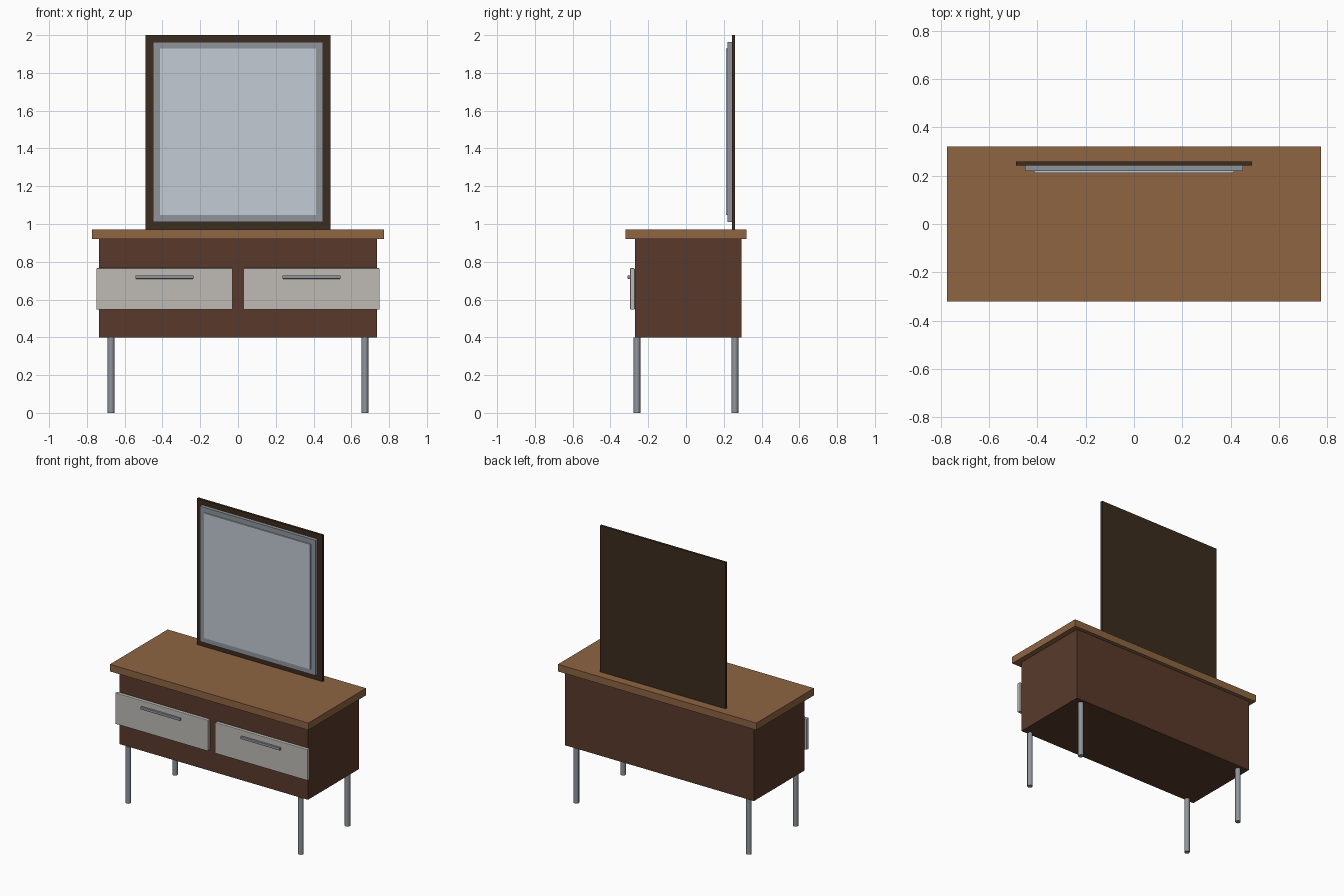
import bpy
import bmesh
from mathutils import Matrix

if "Cube" in bpy.data.objects:
    bpy.data.objects.remove(bpy.data.objects["Cube"])


def material(name, rgb):
    m = bpy.data.materials.new(name)
    m.diffuse_color = (*rgb, 1.0)
    m.use_nodes = True
    m.node_tree.nodes["Principled BSDF"].inputs["Base Color"].default_value = m.diffuse_color
    return m


OAK = material("light_wood", (0.27, 0.13, 0.055))
WALNUT = material("dark_wood", (0.10, 0.042, 0.024))
WENGE = material("very_dark_wood", (0.045, 0.025, 0.013))
PALE = material("drawer_paint", (0.52, 0.50, 0.46))
STEEL = material("steel", (0.28, 0.30, 0.33))
GLASS = material("mirror_glass", (0.55, 0.60, 0.66))


def finish(name, bm, mat):
    mesh = bpy.data.meshes.new(name)
    bm.to_mesh(mesh)
    bm.free()
    mesh.materials.append(mat)
    obj = bpy.data.objects.new(name, mesh)
    bpy.context.collection.objects.link(obj)
    return obj


def box(name, x, y, z, mat, bevel=0.0):
    """Box from (min, max) ranges on each axis."""
    bm = bmesh.new()
    size = [b - a for a, b in (x, y, z)]
    mid = [(a + b) / 2 for a, b in (x, y, z)]
    bmesh.ops.create_cube(bm, size=1, matrix=Matrix.Translation(mid) @ Matrix.Diagonal((*size, 1)))
    obj = finish(name, bm, mat)
    if bevel:
        mod = obj.modifiers.new("edge_bevel", "BEVEL")
        mod.width = bevel
        mod.segments = 2
    return obj


def leg(name, x, y):
    bm = bmesh.new()
    bmesh.ops.create_cone(bm, cap_ends=True, segments=16, radius1=0.018, radius2=0.018,
                          depth=0.4, matrix=Matrix.Translation((x, y, 0.2)))
    obj = finish(name, bm, STEEL)
    for o in bpy.context.selected_objects:
        o.select_set(False)
    obj.select_set(True)
    bpy.context.view_layer.objects.active = obj
    bpy.ops.object.shade_smooth_by_angle()


# Cabinet
box("cabinet_body", (-0.735, 0.735), (-0.271, 0.295), (0.40, 0.92), WALNUT)
box("table_top", (-0.773, 0.773), (-0.321, 0.321), (0.92, 0.97), OAK)

# Drawers, handles and legs, mirrored left and right
for side, s in (("left", -1), ("right", 1)):
    cx = s * 0.389
    box(f"{side}_drawer_front", (cx - 0.361, cx + 0.361), (-0.296, -0.271),
        (0.547, 0.766), PALE, 0.004)
    box(f"{side}_drawer_handle", (cx - 0.154, cx + 0.154), (-0.311, -0.296),
        (0.710, 0.728), STEEL, 0.003)
    leg(f"{side}_front_leg", s * 0.672, -0.26)
    leg(f"{side}_back_leg", s * 0.672, 0.259)

# Mirror
box("mirror_backboard", (-0.489, 0.489), (0.243, 0.259), (0.97, 2.0), WENGE)
box("mirror_frame", (-0.451, 0.451), (0.219, 0.243), (1.011, 1.964), STEEL)
box("mirror_glass", (-0.414, 0.414), (0.212, 0.219), (1.048, 1.928), GLASS)
